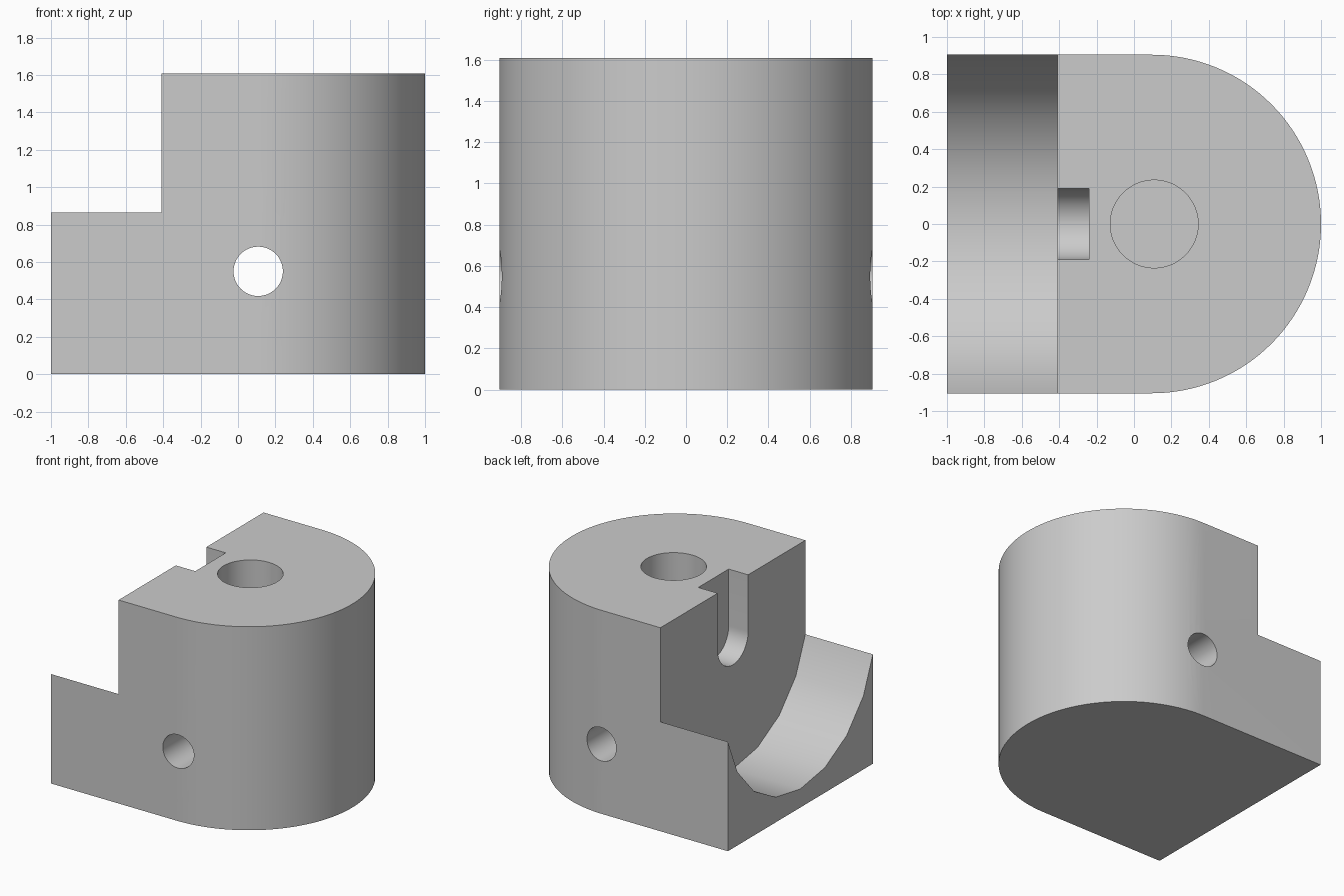
import bpy
import bmesh
from math import sin, cos, pi, asin, sqrt
from mathutils import Vector

cube = bpy.data.objects.get("Cube")
if cube:
    bpy.data.objects.remove(cube, do_unlink=True)

grey = bpy.data.materials.new("plain grey")
grey.use_nodes = True
grey.diffuse_color = (0.6, 0.6, 0.6, 1)
grey.node_tree.nodes["Principled BSDF"].inputs["Base Color"].default_value = (0.6, 0.6, 0.6, 1)

# Where profile coordinates (u, v) and extrusion w go in space
PLACE = {
    "x": lambda u, v, w: Vector((w, u, v)),
    "y": lambda u, v, w: Vector((u, w, v)),
    "z": lambda u, v, w: Vector((u, v, w)),
}


def arc(cu, cv, r, start, end, steps):
    angles = [start + (end - start) * i / steps for i in range(steps + 1)]
    return [(cu + r * cos(a), cv + r * sin(a)) for a in angles]


def circle(cu, cv, r, steps=48):
    return arc(cu, cv, r, 0, 2 * pi, steps)[:-1]


def extrude(name, profile, axis, start, end):
    """Solid made by pushing a closed profile along an axis."""
    bm = bmesh.new()
    verts = [bm.verts.new(PLACE[axis](u, v, start)) for u, v in profile]
    face = bm.faces.new(verts)
    grown = bmesh.ops.extrude_face_region(bm, geom=[face])["geom"]
    shift = PLACE[axis](0, 0, end - start)
    bmesh.ops.translate(bm, vec=shift, verts=[g for g in grown if isinstance(g, bmesh.types.BMVert)])
    bmesh.ops.recalc_face_normals(bm, faces=bm.faces)
    mesh = bpy.data.meshes.new(name)
    bm.to_mesh(mesh)
    bm.free()
    mesh.materials.append(grey)
    obj = bpy.data.objects.new(name, mesh)
    bpy.context.collection.objects.link(obj)
    return obj


HEIGHT, HALF, ARC_X = 1.608, 0.905, 0.095
STEP_X, STEP_Z, HOLE_X = -0.41, 0.867, 0.108
ABOVE = HEIGHT + 0.2

# Block with a rounded end
outline = [(-1, HALF), (-1, -HALF)] + arc(ARC_X, 0, HALF, -pi / 2, pi / 2, 64)
block = extrude("rounded_block", outline, "z", 0, HEIGHT)

# Step with a round cradle in it
r, reach = 0.93, HALF + 0.001
centre = STEP_Z + sqrt(r * r - reach * reach)
swing = asin(reach / r)
cradle = arc(0, centre, r, -pi / 2 - swing, -pi / 2 + swing, 8)
step = [(-1.2, STEP_Z)] + cradle + [(1.2, STEP_Z), (1.2, ABOVE), (-1.2, ABOVE)]

# Round-bottomed slot in the upright wall
slot = arc(0, 1.16, 0.19, -pi, 0, 24) + [(0.19, ABOVE), (-0.19, ABOVE)]

cutters = [
    extrude("cradle_cutter", step, "x", -1.2, STEP_X),
    extrude("slot_cutter", slot, "x", STEP_X - 0.1, -0.24),
    extrude("bolt_hole_cutter", circle(HOLE_X, 0, 0.235), "z", 0.3, ABOVE),
    extrude("cross_hole_cutter", circle(HOLE_X, 0.55, 0.132), "y", -1.2, 1.2),
]

bpy.ops.object.select_all(action="DESELECT")
block.select_set(True)
bpy.context.view_layer.objects.active = block
for cutter in cutters:
    cutter.hide_render = True
    cut = block.modifiers.new(cutter.name, "BOOLEAN")
    cut.operation = "DIFFERENCE"
    cut.solver = "EXACT"
    cut.object = cutter
    bpy.ops.object.modifier_apply(modifier=cut.name)
    bpy.data.objects.remove(cutter, do_unlink=True)

bpy.ops.object.shade_smooth_by_angle(angle=pi / 6)
